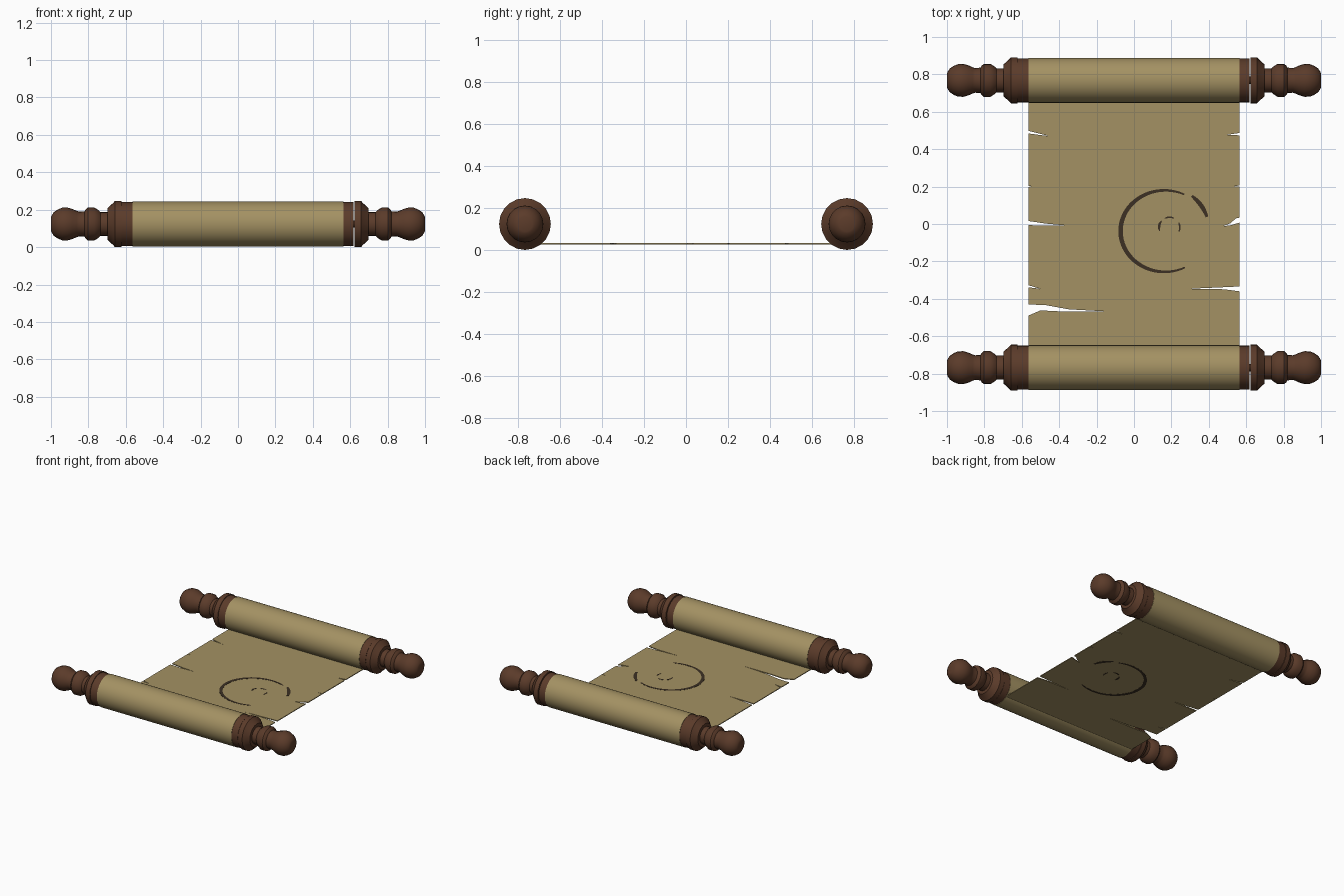
import bpy, bmesh, math

if "Cube" in bpy.data.objects:
    bpy.data.objects.remove(bpy.data.objects["Cube"])

def mat(name, rgb):
    m = bpy.data.materials.new(name)
    m.diffuse_color = (*rgb, 1)
    m.use_nodes = True
    m.node_tree.nodes["Principled BSDF"].inputs["Base Color"].default_value = m.diffuse_color
    return m

PARCHMENT = mat("parchment", (0.37, 0.285, 0.125))
WOOD = mat("dark wood", (0.105, 0.044, 0.023))
INK = mat("ink", (0.045, 0.03, 0.017))

AXIS_Y, AXIS_Z = 0.768, 0.1235
HALF_W, SHEET_Z, THICK = 0.565, 0.026, 0.006

def finish(name, bm, material, smooth=True):
    bmesh.ops.recalc_face_normals(bm, faces=bm.faces[:])
    me = bpy.data.meshes.new(name)
    bm.to_mesh(me)
    bm.free()
    me.materials.append(material)
    ob = bpy.data.objects.new(name, me)
    bpy.context.collection.objects.link(ob)
    if smooth:
        bpy.ops.object.select_all(action='DESELECT')
        ob.select_set(True)
        bpy.context.view_layer.objects.active = ob
        bpy.ops.object.shade_smooth_by_angle(angle=math.radians(35))
    return ob

def lathe(name, profile, y, side, material, n):
    """Turn (x, radius) pairs round a roller axis, with closed ends."""
    bm = bmesh.new()
    rings = []
    for x, r in profile:
        rings.append([bm.verts.new((side * x,
                                    y + r * math.cos(2 * math.pi * i / n),
                                    AXIS_Z + r * math.sin(2 * math.pi * i / n)))
                      for i in range(n)])
    for a, b in zip(rings, rings[1:]):
        for i in range(n):
            j = (i + 1) % n
            bm.faces.new((a[i], a[j], b[j], b[i]))
    bm.faces.new(rings[0])
    bm.faces.new(rings[-1])
    return finish(name, bm, material)

def slab(name, points, z0, z1, material):
    """Extrude a flat outline between two heights."""
    bm = bmesh.new()
    f = bm.faces.new([bm.verts.new((x, y, z0)) for x, y in points])
    out = bmesh.ops.extrude_face_region(bm, geom=[f])
    for v in out["geom"]:
        if isinstance(v, bmesh.types.BMVert):
            v.co.z = z1
    bmesh.ops.triangulate(bm, faces=[f for f in bm.faces if len(f.verts) > 4])
    return finish(name, bm, material, False)

# Rollers: rolled paper, spindle, collars and turned handles
HANDLE = [(0.622, 0.1235), (0.658, 0.1235), (0.668, 0.112), (0.697, 0.086),
          (0.699, 0.064), (0.735, 0.064), (0.745, 0.074), (0.768, 0.088),
          (0.803, 0.088), (0.815, 0.078), (0.82, 0.068), (0.85, 0.066),
          (0.862, 0.07), (0.885, 0.08), (0.912, 0.088), (0.94, 0.087),
          (0.965, 0.077), (0.985, 0.063), (0.996, 0.046), (1.0, 0.036)]
for label, y in (("front", -AXIS_Y), ("back", AXIS_Y)):
    lathe(label + "_paper_roll", [(-HALF_W, 0.12), (HALF_W, 0.12)], y, 1, PARCHMENT, 40)
    lathe(label + "_spindle", [(-0.7, 0.02), (0.7, 0.02)], y, 1, WOOD, 12)
    for end, side in (("left", -1), ("right", 1)):
        # the right collars stop short, leaving a hairline gap
        stop = 0.617 if side > 0 else 0.622
        lathe(f"{label}_{end}_collar", [(0.55, 0.118), (stop, 0.118)], y, side, WOOD, 20)
        lathe(f"{label}_{end}_handle", HANDLE, y, side, WOOD, 20)

# Sheet outline with torn edges, counter-clockwise
W = HALF_W
right_edge = [(W, -0.72),
              (W, -0.36), (0.48, -0.349), (0.30, -0.346), (0.48, -0.338), (W, -0.334),
              (W, 0.008), (0.52, -0.006), (0.475, -0.012), (0.515, 0.004), (0.545, 0.03), (W, 0.034),
              (W, 0.2), (0.52, 0.203), (W, 0.205),
              (W, 0.474), (0.5, 0.477), (W, 0.487), (W, 0.72)]
left_edge = [(-W, 0.72),
             (-W, 0.498), (-0.45, 0.469), (-W, 0.484),
             (-W, 0.203), (-0.53, 0.2), (-W, 0.199),
             (-W, 0.016), (-0.47, 0.002), (-0.36, -0.008), (-0.47, -0.009), (-W, -0.006),
             (-W, -0.327), (-0.5, -0.347), (-W, -0.338),
             (-W, -0.43), (-0.47, -0.434), (-0.35, -0.456), (-0.155, -0.467),
             (-0.38, -0.468), (-0.5, -0.462), (-W, -0.49), (-W, -0.72)]
slab("torn_sheet", right_edge + left_edge, SHEET_Z, SHEET_Z + THICK, PARCHMENT)

# Ink strokes: tapered broken arcs that show on both faces of the sheet
def ink_arc(name, cx, cy, rx, ry, a0, a1, width, end_width, n=28):
    outer, inner = [], []
    for i in range(n + 1):
        t = i / n
        a = math.radians(a0 + (a1 - a0) * t)
        w = end_width + (width - end_width) * math.sin(math.pi * t)
        for pts, s in ((outer, 0.5), (inner, -0.5)):
            pts.append((cx + (rx + s * w) * math.cos(a), cy + (ry + s * w) * math.sin(a)))
    slab(name, outer + inner[::-1], SHEET_Z - 0.001, SHEET_Z + THICK + 0.001, INK)

ink_arc("large_ink_arc", 0.165, -0.038, 0.237, 0.218, 64, 297, 0.024, 0.009, 40)
ink_arc("short_ink_arc", 0.16, -0.035, 0.242, 0.235, 18, 52, 0.024, 0.014, 10)
ink_arc("inner_ink_left", 0.19, -0.018, 0.056, 0.054, 140, 200, 0.014, 0.005, 8)
ink_arc("inner_ink_top", 0.19, -0.018, 0.056, 0.054, 64, 118, 0.009, 0.005, 8)
ink_arc("inner_ink_right", 0.19, -0.018, 0.055, 0.054, -25, 28, 0.01, 0.005, 8)
